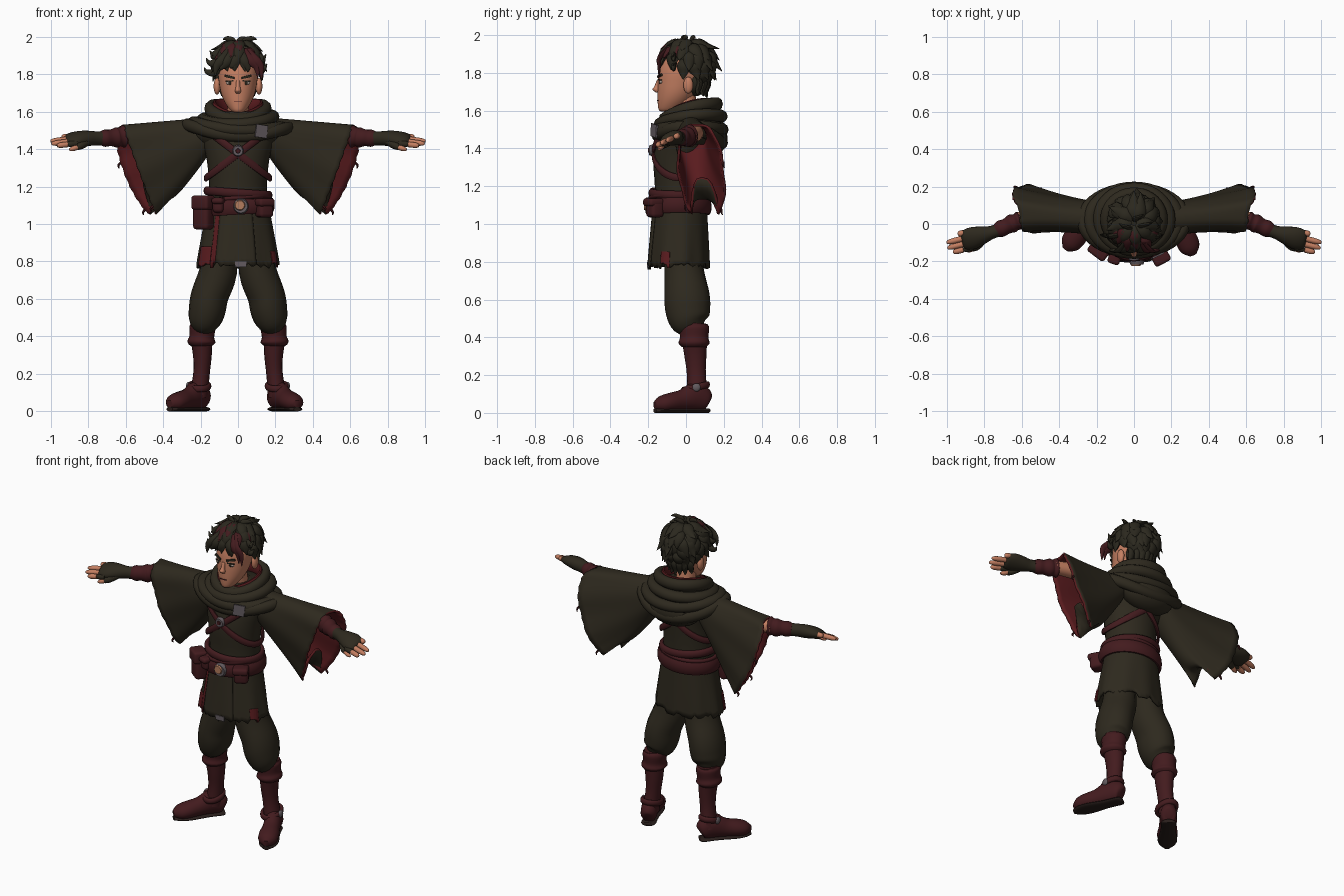
import bpy, bmesh, random
from math import sin, cos, pi, radians, copysign
from mathutils import Vector, Matrix

random.seed(4)
if "Cube" in bpy.data.objects:
    bpy.data.objects.remove(bpy.data.objects["Cube"])


def material(name, *rgb):
    m = bpy.data.materials.new(name)
    m.use_nodes = True
    m.diffuse_color = (*rgb, 1)
    m.node_tree.nodes["Principled BSDF"].inputs["Base Color"].default_value = (*rgb, 1)
    return m


olive = material("olive cloth", .027, .022, .013)
hair_dark = material("dark hair", .024, .021, .013)
maroon = material("maroon leather", .056, .011, .013)
lining = material("red lining", .1, .011, .013)
skin = material("skin", .55, .21, .12)
metal = material("dull metal", .125, .105, .115)
copper = material("copper", .45, .2, .11)
sole_dark = material("dark sole", .022, .013, .011)
white = material("eye white", .4, .33, .28)


def finish(name, bm, *mats, angle=50):
    bmesh.ops.recalc_face_normals(bm, faces=bm.faces)
    me = bpy.data.meshes.new(name)
    bm.to_mesh(me)
    bm.free()
    me.shade_smooth()
    me.set_sharp_from_angle(angle=radians(angle))
    for m in mats:
        me.materials.append(m)
    ob = bpy.data.objects.new(name, me)
    bpy.context.collection.objects.link(ob)
    return ob


def mirror(ob):
    ob.modifiers.new("mirror", 'MIRROR')
    return ob


def skin_rings(bm, rings, closed):
    n = len(rings[0])
    pairs = list(zip(rings, rings[1:])) + ([(rings[-1], rings[0])] if closed else [])
    for r, q in pairs:
        for k in range(n):
            bm.faces.new((r[k], r[(k + 1) % n], q[(k + 1) % n], q[k]))


def tube(name, pts, mat, up=(0, 1, 0), sides=16, steps=4, closed=False, level=False):
    """Smooth tube through points of (x, y, z, side radius, up radius); level keeps its rings flat."""
    P = [Vector(p) for p in pts]
    if not closed:
        fine = []
        for i in range(len(P) - 1):
            a, b = P[max(i - 1, 0)], P[min(i + 2, len(P) - 1)]
            for s in range(steps):
                t = s / steps
                m0, m1 = (P[i + 1] - a) / 2, (b - P[i]) / 2
                fine.append(P[i] * (2*t**3 - 3*t*t + 1) + m0 * (t**3 - 2*t*t + t)
                            + P[i + 1] * (3*t*t - 2*t**3) + m1 * (t**3 - t*t))
        P = fine + [P[-1]]
    bm, rings, n = bmesh.new(), [], len(P)
    for i, p in enumerate(P):
        nxt = P[(i + 1) % n] if closed else P[min(i + 1, n - 1)]
        prv = P[i - 1] if closed else P[max(i - 1, 0)]
        t = Vector((0, 0, 1)) if level else Vector((nxt - prv)[:3]).normalized()
        side = t.cross(Vector(up)).normalized()
        nrm = side.cross(t)
        c = Vector(p[:3])
        rings.append([bm.verts.new(c + side * p[3] * cos(k * 2 * pi / sides) + nrm * p[4] * sin(k * 2 * pi / sides))
                      for k in range(sides)])
    skin_rings(bm, rings, closed)
    if not closed:
        bm.faces.new(rings[0])
        bm.faces.new(rings[-1])
    return finish(name, bm, mat)


def roll(name, x, y, z, rx, ry, thick, high, mat, lift=0, slope=0, lean=0, count=40):
    """Closed band around the body: raised at the sides, sloped to the back or leaning sideways."""
    pts = []
    for i in range(count):
        a = i * 2 * pi / count
        pts.append((x + rx * cos(a), y + ry * sin(a),
                    z + lift * cos(a)**2 + slope * sin(a) + lean * cos(a), thick, high))
    return tube(name, pts, mat, up=(0, 0, 1), sides=10, closed=True)


def sheet(name, func, nu, nv, mats, thick, closed=True):
    """Cloth from func(u, v), given thickness with an optional lining."""
    bm = bmesh.new()
    g = [[bm.verts.new(func(u / nu, v / nv)) for u in range(nu if closed else nu + 1)] for v in range(nv + 1)]
    for r, q in zip(g, g[1:]):
        for k in range(nu):
            j = (k + 1) % len(r)
            bm.faces.new((r[k], r[j], q[j], q[k]))
    ob = finish(name, bm, *mats)
    so = ob.modifiers.new("thickness", 'SOLIDIFY')
    so.thickness, so.offset = thick, -1
    so.material_offset = so.material_offset_rim = len(mats) - 1
    return ob


def ball(name, loc, size, mat):
    bm = bmesh.new()
    bmesh.ops.create_uvsphere(bm, u_segments=20, v_segments=12, radius=1,
                              matrix=Matrix.Translation(loc) @ Matrix.Diagonal((*size, 1)))
    return finish(name, bm, mat)


def box(name, loc, size, mat, turn=0, roll_y=0, bevel=0):
    bm = bmesh.new()
    bmesh.ops.create_cube(bm, size=1, matrix=Matrix.Translation(loc) @ Matrix.Rotation(radians(turn), 4, 'Z')
                          @ Matrix.Rotation(radians(roll_y), 4, 'Y') @ Matrix.Diagonal((*size, 1)))
    if bevel:
        bmesh.ops.bevel(bm, geom=bm.edges[:], offset=bevel, segments=3, affect='EDGES', profile=.5)
    return finish(name, bm, mat)


def disc(name, loc, radius, depth, mat):
    bm = bmesh.new()
    bmesh.ops.create_cone(bm, cap_ends=True, segments=20, radius1=radius, radius2=radius * .8, depth=depth,
                          matrix=Matrix.Translation(loc) @ Matrix.Rotation(pi / 2, 4, 'X'))
    return finish(name, bm, mat)


# Legs and boots; each foot has its own turn
for label, s, turn in (("left", 1, 24), ("right", -1, -38)):
    tube(label + "_trouser", [(s*.09, -.02, .95, .08, .09), (s*.105, -.01, .75, .1, .105), (s*.15, .005, .62, .1, .12),
         (s*.165, .01, .54, .098, .118), (s*.18, .02, .48, .085, .102), (s*.19, .04, .44, .05, .06)], olive)
    tube(label + "_boot_shaft", [(s*.19, .045, .47, .06, .07), (s*.195, .045, .4, .06, .068),
         (s*.19, .05, .3, .05, .058), (s*.195, .055, .2, .044, .05), (s*.21, .06, .08, .05, .058)], maroon)
    tube(label + "_boot_cuff", [(s*.195, .043, .35, .058, .066), (s*.195, .043, .37, .075, .082),
         (s*.193, .043, .4, .066, .075), (s*.19, .043, .45, .07, .08), (s*.19, .043, .47, .06, .07)], maroon)
    foot = tube(label + "_foot", [(0, .075, .06, .02, .03), (0, .06, .067, .045, .058), (0, 0, .085, .05, .075),
                (0, -.08, .066, .052, .056), (0, -.15, .055, .06, .05), (0, -.2, .046, .052, .042),
                (0, -.235, .04, .02, .02)], maroon, up=(0, 0, 1))
    sole = tube(label + "_sole", [(0, .075, .012, .02, .012), (0, .06, .012, .043, .012), (0, -.03, .012, .044, .012),
                (0, -.14, .012, .057, .012), (0, -.2, .012, .047, .012), (0, -.235, .012, .02, .012)],
                sole_dark, up=(0, 0, 1))
    for ob in (foot, sole):
        ob.location = (s*.22, .05, 0)
        ob.rotation_euler.z = radians(turn)
    roll(label + "_ankle_strap", s*.207, .05, .135, .053, .065, .012, .018, maroon, slope=.015)
    ball(label + "_ankle_buckle", (s*.265, .055, .135), (.012, .022, .022), metal)

# Torso and ragged tunic skirt
tube("torso", [(0, -.03, 1.02, .165, .135), (0, -.03, 1.2, .155, .135), (0, -.03, 1.35, .168, .142),
     (0, -.01, 1.48, .2, .13), (0, .01, 1.56, .15, .1), (0, .01, 1.6, .07, .07)], olive, sides=28)
hem = [random.uniform(0, .035) for _ in range(72)]


def skirt(u, v, puff=0):
    a = u * 2 * pi
    w = 1 + puff + .02 * v * sin(a * 9)
    drop = hem[int(u * 72 + .5) % 72] * v**8
    return (cos(a) * (.165 + .055 * v) * w, -.03 - .008 * v + sin(a) * (.14 + .022 * v) * w, 1.1 - .305 * v - drop)


sheet("tunic_skirt", skirt, 72, 14, [olive], .012)
for label, start, span, v0, mat, puff in (
        ("front_panel", .66, .16, 0, olive, .045), ("panel_red_edge", .635, .03, 0, lining, .04),
        ("right_red_hem", .55, .08, .72, lining, .025), ("left_red_hem", .9, .05, .8, lining, .025)):
    sheet(label, lambda u, v: skirt(start + u * span, v0 + (1 - v0) * v, puff), 14, 12, [mat], .008, closed=False)
box("hem_patch", (.015, -.203, .785), (.06, .009, .03), metal)

# Belts, buckle and pouches
roll("wide_belt", 0, -.035, 1.09, .18, .155, .016, .042, maroon, lean=.01)
roll("upper_belt", 0, -.035, 1.165, .168, .148, .016, .024, maroon, lean=-.012)
roll("belt_cord", 0, -.035, 1.14, .172, .152, .012, .012, maroon, lean=.015)
for x, z, w, h in ((-.185, 1.06, .1, .18), (.14, 1.085, .085, .1), (-.1, 1.1, .06, .08)):
    y = -.13 if x < -.15 else -.165
    turn = x * 200
    box("pouch", (x, y, z), (w, .075, h), maroon, turn, bevel=.02)
    box("pouch_flap", (x, y - .008, z + h * .3), (w * 1.1, .085, h * .42), maroon, turn, bevel=.015)
disc("belt_buckle", (.015, -.2, 1.095), .045, .03, metal)
disc("buckle_face", (.01, -.217, 1.1), .03, .012, copper)

# Crossed chest straps with medallion
for lean in (.13, -.13):
    roll("chest_strap", 0, -.03, 1.375, .172, .143, .01, .02, maroon, lean=lean)
disc("medallion", (0, -.185, 1.39), .032, .02, metal)
disc("medallion_centre", (0, -.196, 1.39), .014, .01, maroon)

# Draped scarf, hood and collar
roll("collar_fold", 0, .025, 1.595, .15, .14, .03, .036, olive, lift=.02, slope=.04)
roll("collar_lining", 0, .02, 1.595, .125, .115, .014, .04, lining, lift=.02, slope=.035)
roll("scarf_fold_upper", 0, .025, 1.55, .185, .16, .036, .034, olive, lift=.015, slope=.02, lean=.008)
roll("scarf_fold_middle", 0, .02, 1.5, .235, .17, .036, .034, olive, lift=.03, lean=-.012)
roll("scarf_fold_lower", 0, .02, 1.45, .275, .172, .03, .034, olive, lift=.07, slope=-.02, lean=-.008)
tube("scarf_body", [(0, .02, 1.42, .2, .15), (0, .02, 1.48, .25, .17), (0, .02, 1.56, .2, .16),
     (0, .02, 1.6, .14, .13)], olive, sides=28)
ball("hood", (0, .12, 1.455), (.18, .1, .1), olive)
box("scarf_patch", (.125, -.169, 1.495), (.068, .009, .068), metal, 25, 8)


# Wide sleeves lined in red, split at the lowest point of the cuff
def sleeve(u, v):
    c, s = cos(u * 2 * pi), sin(u * 2 * pi)
    broad = copysign(abs(s)**(1 - .4 * v), s)
    f = (1 + c) / 2 + 6 * v**8 * max(0, -c - .93)
    top = Vector((.14 + .47 * v, .02, 1.57 - .04 * v))
    low = Vector((.14 + .285 * v, .02, 1.4 - .37 * v**.9))
    p = low.lerp(top, f)
    p.y += .035 * v + .05 * v * (1 - f) + broad * (.09 + .035 * v**3) * (1 + .04 * v * sin(u * 44))
    p.x += v**2 * (.09 * max(0, s) + .01 * max(0, -s)) + .003 * v**8 * sin(u * 150)
    return p


mirror(sheet("sleeve", sleeve, 80, 18, [olive, lining], .014))
for u in (.22, .4, .62):
    p = sleeve(u, 1)
    mirror(tube("sleeve_tatter", [(*p, .007, .007), (p.x + .012, p.y, p.z - .015, .006, .006),
                (p.x + .008, p.y + .006, p.z - .03, .002, .002)], maroon, sides=6))

# Arms, bracers, fingerless gloves
Z = (0, 0, 1)
mirror(tube("upper_arm", [(.2, .03, 1.49, .055, .055), (.45, .045, 1.48, .048, .048), (.63, .02, 1.465, .04, .04)], skin, Z))
mirror(tube("bracer", [(.6, .022, 1.468, .04, .045), (.61, .018, 1.467, .05, .06), (.63, .01, 1.465, .044, .05),
            (.65, .003, 1.462, .05, .054), (.68, -.012, 1.46, .042, .044), (.71, -.025, 1.458, .045, .046),
            (.735, -.035, 1.457, .036, .036)], maroon, Z))
# Hands tilt so that the thumb side is lower
tilt = (0, -.35, 1)
mirror(tube("glove", [(.71, -.027, 1.457, .036, .038), (.76, -.045, 1.457, .035, .038), (.81, -.06, 1.457, .05, .04),
            (.86, -.075, 1.455, .062, .036), (.9, -.087, 1.45, .056, .026), (.915, -.09, 1.447, .04, .014)], olive, tilt))
for k in range(4):
    y = -.042 - .03 * k
    reach = (.94, 1, .995, .965)[k] - .89
    for part, a, b, r, mat in (("glove_finger", -.03, .3, .0175, olive), ("finger", .02, 1, .0155, skin)):
        pts = []
        for t in (0, .35, .7, .93, 1):
            d = a + (b * reach - a) * t
            pts.append((.89 + d, y - d * .25, 1.469 - d * .12 - .014 * k, r * (1 - .6 * t**8), r * (1 - .6 * t**8)))
        mirror(tube(part, pts, mat, Z, sides=10, steps=2))
mirror(tube("thumb_glove", [(.8, -.08, 1.44, .02, .02), (.835, -.118, 1.42, .02, .02), (.86, -.13, 1.41, .017, .017)], olive, Z, 10))
mirror(tube("thumb", [(.85, -.126, 1.414, .015, .015), (.88, -.138, 1.402, .014, .014), (.9, -.142, 1.395, .006, .006)], skin, Z, 10))

# Head and face
tube("neck", [(0, .01, 1.54, .06, .06), (0, -.01, 1.68, .055, .06)], skin)
tube("head", [(0, -.1, 1.595, .02, .03), (0, -.09, 1.606, .04, .055), (0, -.068, 1.645, .068, .082),
     (0, -.05, 1.69, .088, .101), (0, -.035, 1.745, .1, .115), (0, -.02, 1.82, .107, .122),
     (0, -.01, 1.9, .085, .1), (0, -.01, 1.93, .04, .05)], skin, sides=32, level=True)
tube("nose", [(0, -.143, 1.765, .01, .01), (0, -.153, 1.73, .012, .014), (0, -.158, 1.712, .016, .019),
     (0, -.148, 1.697, .012, .012)], skin, sides=12, level=True)
box("mouth", (0, -.149, 1.655), (.042, .009, .005), maroon)
for s in (1, -1):
    ball("ear", (s*.112, .012, 1.735), (.018, .026, .044), skin)
    ball("eye", (s*.043, -.131, 1.752), (.021, .01, .01), white)
    ball("iris", (s*.042, -.138, 1.752), (.009, .005, .01), hair_dark)
    box("eyelid", (s*.044, -.137, 1.763), (.045, .009, .006), hair_dark, s*18, s*4)
    box("eyebrow", (s*.045, -.139, 1.785), (.055, .009, .012), hair_dark, s*20, s*-12)

# Hair: a cap covered in tapered locks
crown, size = Vector((0, .008, 1.85)), Vector((.114, .128, .116))
ball("hair_cap", (0, .022, 1.85), (.114, .12, .108), hair_dark)
ball("nape_hair", (0, .045, 1.76), (.09, .072, .085), hair_dark)


def scalp(theta, phi, grow):
    d = Vector((sin(theta) * cos(phi), sin(theta) * sin(phi), cos(theta)))
    return crown + grow * size * d if isinstance(size * d, Vector) else crown + grow * (Matrix.Diagonal(size) @ d)


def lock(name, start, length, phi, sweep, flare, width, mat):
    pts = []
    for t, grow, w in ((0, .95, .6), (.35, 1.1, 1), (.7, 1.17, .75), (1, flare, .05)):
        p = scalp(radians(start + length * t), phi + sweep * t, grow)
        pts.append((*p, w * width, w * width * .5))
    tube(name, pts, mat, up=scalp(radians(start + length / 2), phi, 1) - crown, sides=8, steps=3)


for row, (start, count, length) in enumerate(((8, 8, 55), (32, 11, 52), (56, 14, 48), (80, 15, 42), (102, 14, 38))):
    for i in range(count):
        phi = (i + random.uniform(-.25, .25) + row * .5) * 2 * pi / count
        front = -sin(phi)
        if (row > 2 and front > .25) or (row > 3 and front > -.2):
            continue
        flare = random.uniform(1.2, 1.5) if front < .4 else random.uniform(1.12, 1.28)
        lock("hair_lock", start, length, phi, random.uniform(-.1, .5), flare, .036, hair_dark)
# Maroon streaks over the crown, mostly on the right
for degrees, start, length in ((215, 12, 55), (240, 20, 55), (262, 10, 50), (200, 35, 45), (320, 40, 42), (295, 45, 35)):
    lock("maroon_streak", start, length, radians(degrees), .25, 1.3, .036, maroon)
# Nape locks, loose fringe, side flicks and crown tufts
for i in range(-3, 4):
    x, y = i * .027, .118 - .005 * i * i
    tube("nape_lock", [(x, y - .02, 1.8, .02, .012), (x, y, 1.75, .024, .016), (x, y - .012, 1.7, .016, .012),
         (x * 1.1, y - .005, 1.665 + .006 * abs(i), .002, .002)], hair_dark, sides=8)
for x, tip, z, mat in ((-.08, -.115, 1.79, hair_dark), (-.05, -.085, 1.82, hair_dark), (-.01, -.03, 1.83, hair_dark),
                       (.03, .05, 1.81, hair_dark), (.06, .1, 1.78, maroon), (.085, .12, 1.77, maroon)):
    tube("fringe_lock", [(x * .6, -.1, 1.93, .015, .008), (x, -.14, 1.88, .026, .012), (tip, -.142, 1.84, .02, .01),
         (tip * 1.05, -.142, z, .002, .002)], mat, sides=8)
for s, z, reach in ((-1, 1.81, .18), (-1, 1.86, .17), (-1, 1.9, .15), (1, 1.83, .155), (1, 1.88, .15)):
    tube("side_flick", [(s*.08, -.06, z + .04, .016, .014), (s*.125, -.065, z, .022, .014),
         (s*(reach - .015), -.06, z + .002, .013, .009), (s*reach, -.055, z + .025, .002, .002)], hair_dark, sides=8)
for x, y, lean in ((-.03, -.03, -.05), (.01, .02, .04), (.04, -.02, .06)):
    tube("crown_tuft", [(x, y, 1.94, .02, .015), (x, y + .01, 1.975, .02, .012),
         (x + lean * .6, y + .02, 1.99, .012, .008), (x + lean, y + .03, 1.985, .002, .002)], hair_dark, sides=8)
